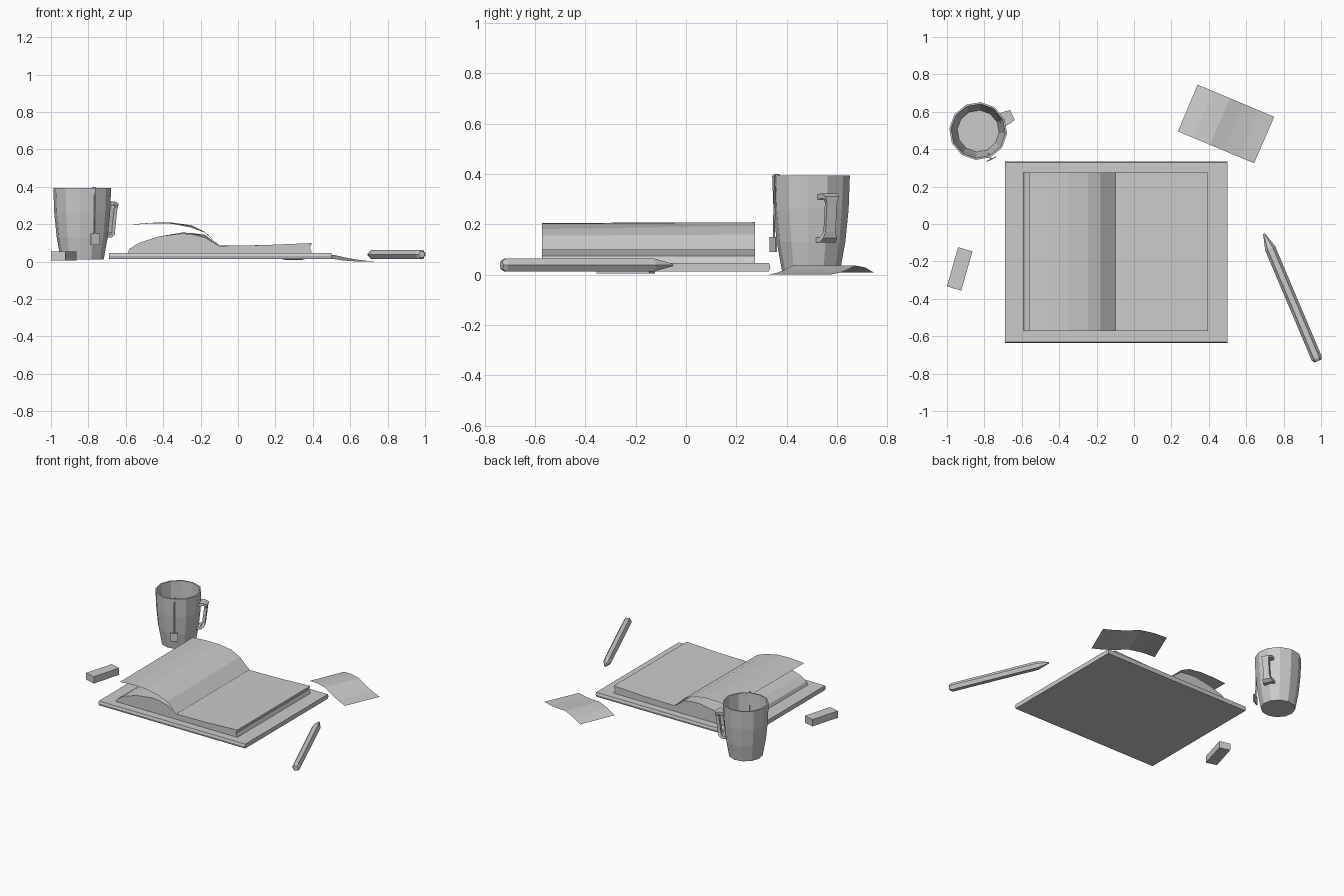
import bpy, bmesh, math
from mathutils import Vector, Matrix

if "Cube" in bpy.data.objects:
    bpy.data.objects.remove(bpy.data.objects["Cube"])


def finish(name, bm, closed=True):
    if closed:
        bmesh.ops.recalc_face_normals(bm, faces=bm.faces)
    me = bpy.data.meshes.new(name)
    bm.to_mesh(me)
    bm.free()
    ob = bpy.data.objects.new(name, me)
    bpy.context.collection.objects.link(ob)
    return ob


def loft(name, rings, closed=True, caps=True):
    """Join matching rows of points with quads."""
    bm = bmesh.new()
    rows = [[bm.verts.new(p) for p in r] for r in rings]
    n = len(rows[0])
    for a, b in zip(rows, rows[1:]):
        for i in range(n if closed else n - 1):
            j = (i + 1) % n
            bm.faces.new((a[i], a[j], b[j], b[i]))
    if closed and caps:
        bm.faces.new(rows[0][::-1])
        bm.faces.new(rows[-1])
    return finish(name, bm, closed)


def box(name, centre, size, angle):
    bm = bmesh.new()
    m = Matrix.Translation(centre) @ Matrix.Rotation(angle, 4, 'Z') @ Matrix.Diagonal((*size, 1))
    bmesh.ops.create_cube(bm, size=1, matrix=m)
    return finish(name, bm)


# Notebook cover: board with a slight ridge along the long edges
cover = [(-.63, .013), (-.635, .029), (-.63, .045), (.33, .045), (.335, .029), (.33, .013)]
loft("cover", [[(x, y, z) for y, z in cover] for x in (-.69, .50)])

# Open page block: profile (x, z at front, z at back)
Y0, Y1 = -.573, .275
block = [(-.59, .045, .045), (-.58, .068, .068), (-.53, .10, .10), (-.42, .135, .135),
         (-.30, .15, .155), (-.247, .147, .153), (-.178, .13, .143), (-.10, .084, .085),
         (.14, .088, .088), (.395, .099, .099), (.385, .073, .073), (.395, .045, .045)]
loft("page_block", [[(x, Y0, a) for x, a, b in block], [(x, Y1, b) for x, a, b in block]])

# Lifted page curling over the left half
page = [(-.56, .197, .20), (-.45, .205, .208), (-.35, .202, .208),
        (-.247, .181, .194), (-.178, .155, .159), (-.10, .085, .086)]
loft("lifted_page", [[(x, Y0, a) for x, a, b in page], [(x, Y1, b) for x, a, b in page]], closed=False)

# Wavy loose card
wave = [(0, .009), (.2, .029), (.42, .036), (.6, .019), (.8, .006), (1, 0)]


def edge(a, b):
    return [Vector((*a, 0)).lerp(Vector((*b, 0)), t) + Vector((0, 0, z)) for t, z in wave]


loft("loose_card", [edge((.235, .495), (.642, .325)), edge((.34, .745), (.75, .573))], closed=False)

# Hexagonal pencil
end, tip = Vector((.983, -.733, .038)), Vector((.695, -.052, .038))
axis = (tip - end).normalized()
side = axis.cross(Vector((0, 0, 1)))
length = (tip - end).length
rings = []
for d, r in ((0, .019), (.016, .029), (length - .085, .029), (length, .005)):
    rings.append([end + axis * d + side * r * math.cos(k * math.pi / 3)
                  + Vector((0, 0, r * math.sin(k * math.pi / 3))) for k in range(6)])
loft("pencil", rings)

# Eraser
box("eraser", (-.932, -.24, .03), (.08, .218, .05), math.radians(-16))

# Mug: 12-sided wall, outside then inside
C = Vector((-.833, .497, 0))
H = math.radians(25)
profile = [(.115, .01), (.137, .13), (.150, .26), (.155, .393),
           (.145, .393), (.140, .26), (.127, .13), (.112, .035)]
loft("mug", [[C + Vector((r * math.cos(H + k * math.pi / 6), r * math.sin(H + k * math.pi / 6), z))
              for k in range(12)] for r, z in profile])

# Mug handle: rectangular section swept along a bracket path, flared at the ends
out, across, up = Vector((math.cos(H), math.sin(H), 0)), Vector((-math.sin(H), math.cos(H), 0)), Vector((0, 0, 1))
path = [(.14, .308, .038), (.172, .312, .035), (.193, .305, .03), (.188, .285, .022),
        (.174, .17, .022), (.170, .15, .03), (.155, .138, .035), (.125, .138, .038)]
rings = []
for i, (r, z, w) in enumerate(path):
    a, b = path[max(i - 1, 0)], path[min(i + 1, len(path) - 1)]
    t = (out * (b[0] - a[0]) + up * (b[1] - a[1])).normalized()
    n = t.cross(across) * .010
    p = C + out * r + up * z
    rings.append([p + n + across * w, p + n - across * w, p - n - across * w, p - n + across * w])
loft("mug_handle", rings)

# Tea bag string over the rim, and its tag
T = math.radians(-65)
d, s = Vector((math.cos(T), math.sin(T), 0)), Vector((-math.sin(T), math.cos(T), 0)) * .004
rings = []
for r, z, n in ((.132, .22, -d), (.142, .398, up - d), (.158, .398, up + d), (.163, .14, d)):
    p, n = C + d * r + up * z, n.normalized() * .003
    rings.append([p + s + n, p - s + n, p - s - n, p + s - n])
loft("tea_string", rings)
box("tea_tag", C + d * .166 + up * .12, (.006, .055, .06), T)
